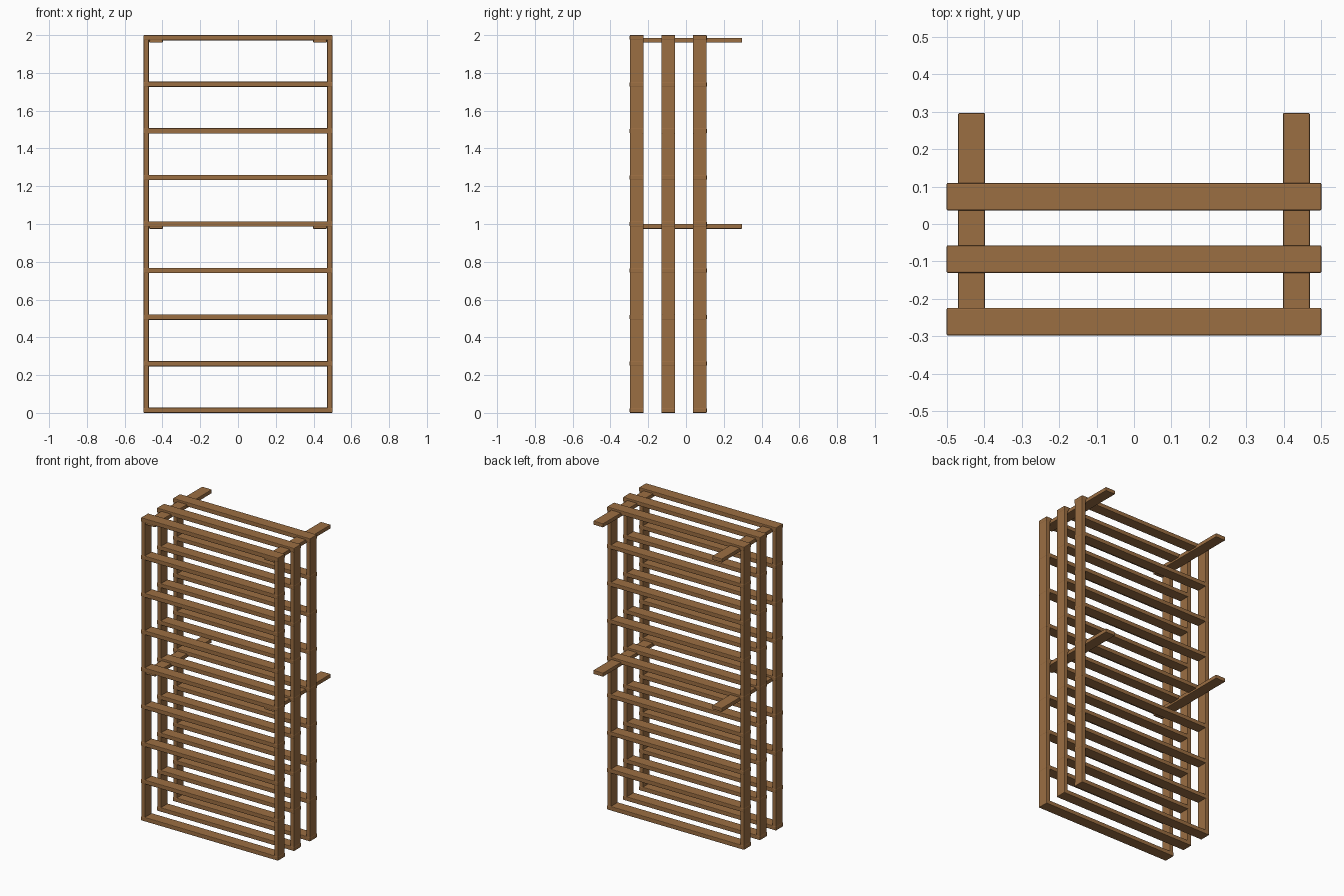
import bpy
import bmesh

if "Cube" in bpy.data.objects:
    bpy.data.objects.remove(bpy.data.objects["Cube"])

wood = bpy.data.materials.new("brown_wood")
wood.diffuse_color = (0.33, 0.157, 0.055, 1)
wood.use_nodes = True
wood.node_tree.nodes["Principled BSDF"].inputs["Base Color"].default_value = wood.diffuse_color


def board(name, lo, hi, bevel=0.004):
    """Softly rounded plank between two corners."""
    bm = bmesh.new()
    bmesh.ops.create_cube(bm, size=1)
    for v in bm.verts:
        v.co = [(a + b) / 2 + c * (b - a) for a, b, c in zip(lo, hi, v.co)]
    bmesh.ops.bevel(bm, geom=bm.edges[:], offset=bevel, segments=2,
                    profile=0.5, affect='EDGES')
    me = bpy.data.meshes.new(name)
    bm.to_mesh(me)
    bm.free()
    me.materials.append(wood)
    ob = bpy.data.objects.new(name, me)
    bpy.context.collection.objects.link(ob)
    return ob


T = 0.028        # plank thickness
W = 0.072        # plank width
RUNGS = 9

# three ladder frames, one behind the other
for f, y in enumerate((-0.297, -0.130, 0.037)):
    for side, x in (("left", -0.5), ("right", 0.5 - T)):
        board(f"frame_{f + 1}_{side}_upright", (x, y, 0), (x + T, y + W, 2))
    for i in range(RUNGS):
        z = i * (2 - T) / (RUNGS - 1)
        # rungs are a hair proud of the uprights so faces do not coincide
        board(f"frame_{f + 1}_rung_{i + 1}",
              (-0.501, y - 0.001, z), (0.501, y + W + 0.001, z + T))

# wall arms running back under the middle and top rungs
for level, z in (("middle", 0.974), ("top", 1.960)):
    for side, x in (("left", -0.470), ("right", 0.398)):
        board(f"{level}_{side}_arm", (x, -0.296, z), (x + W, 0.297, z + 0.026))
